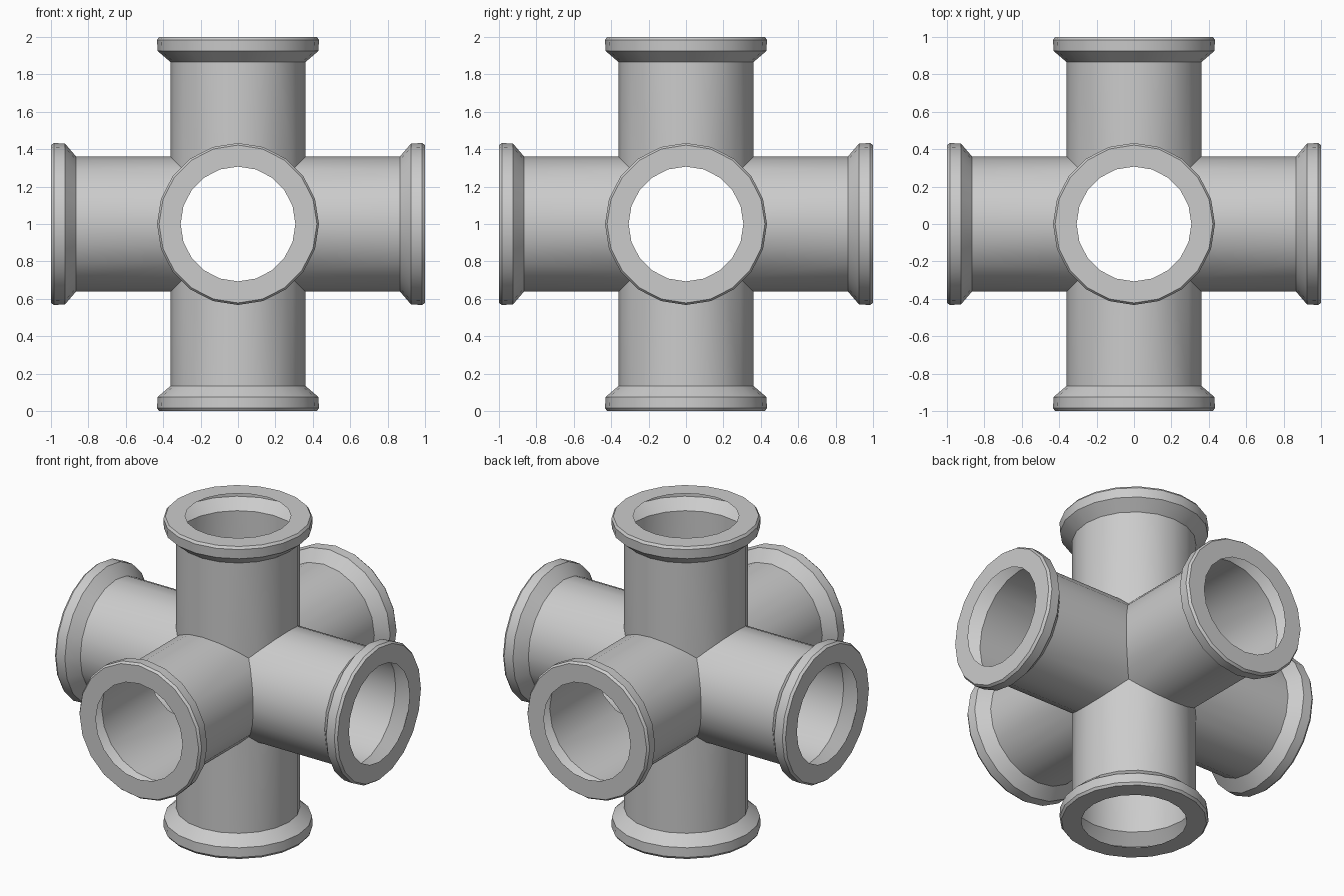
import bpy, bmesh
from math import sin, cos, tau, radians
from mathutils import Vector

if "Cube" in bpy.data.objects:
    bpy.data.objects.remove(bpy.data.objects["Cube"])

SIDES = 20
# (distance along the arm, radius): pipe wall, flared collar, end ring
PROFILE = [(0, .36), (.865, .36), (.925, .43), (.985, .433), (1, .422), (1, .307)]


def arm(bm, axis, sign):
    """Revolve the profile along one axis and mitre it at the centre."""
    rings = []
    for d, r in PROFILE:
        ring = []
        for i in range(SIDES):
            a = tau * i / SIDES
            co = Vector((0, 0, 0))
            co[axis] = d * sign
            co[(axis + 1) % 3] = r * cos(a)
            co[(axis + 2) % 3] = r * sin(a) * sign
            ring.append(bm.verts.new(co))
        rings.append(ring)
    for lo, hi in zip(rings, rings[1:]):
        for i in range(SIDES):
            j = (i + 1) % SIDES
            bm.faces.new((lo[i], lo[j], hi[j], hi[i]))
    # mitre planes against the four neighbouring arms
    for other in ((axis + 1) % 3, (axis + 2) % 3):
        for s in (1, -1):
            n = Vector((0, 0, 0))
            n[axis], n[other] = sign, s
            bmesh.ops.bisect_plane(bm, geom=bm.verts[:] + bm.edges[:] + bm.faces[:],
                                   dist=1e-5, plane_co=(0, 0, 0), plane_no=n,
                                   clear_inner=True)


# Six hollow arms welded into one junction
full = bmesh.new()
for axis in range(3):
    for sign in (1, -1):
        part = bmesh.new()
        arm(part, axis, sign)
        tmp = bpy.data.meshes.new("arm_tmp")
        part.to_mesh(tmp)
        part.free()
        full.from_mesh(tmp)
        bpy.data.meshes.remove(tmp)
bmesh.ops.remove_doubles(full, verts=full.verts[:], dist=1e-4)
bmesh.ops.translate(full, verts=full.verts[:], vec=(0, 0, 1))

mesh = bpy.data.meshes.new("six_way_pipe_junction")
full.to_mesh(mesh)
full.free()
obj = bpy.data.objects.new("six_way_pipe_junction", mesh)
bpy.context.collection.objects.link(obj)
bpy.context.view_layer.objects.active = obj
obj.select_set(True)
bpy.ops.object.shade_smooth_by_angle(angle=radians(30))
